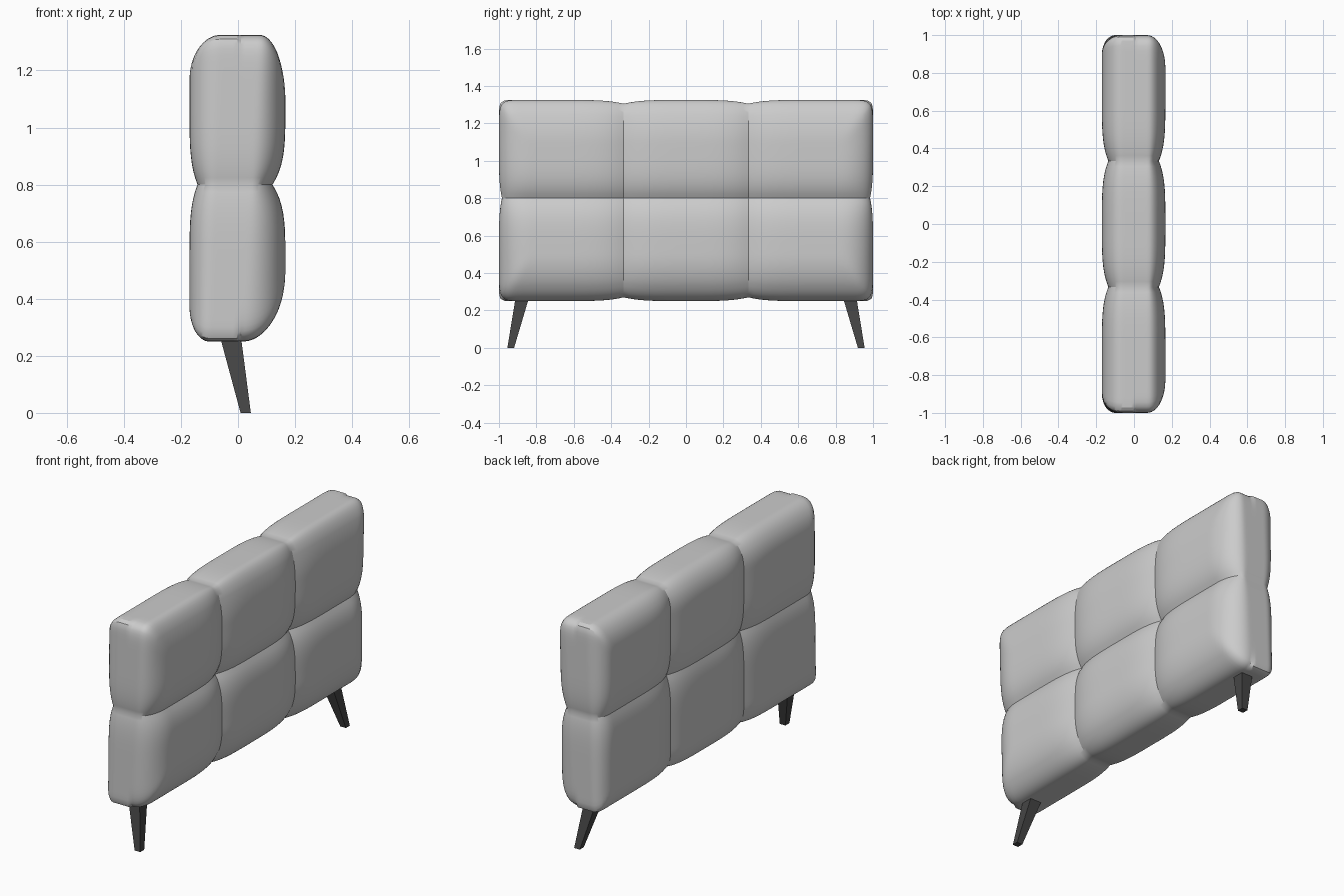
import bpy, bmesh
from mathutils import Vector

if "Cube" in bpy.data.objects:
    bpy.data.objects.remove(bpy.data.objects["Cube"])

XB, XF = -0.17, 0.166          # thickness limits
Z0, Z1, ZS, YS = 0.25, 1.325, 0.8, 1 / 3


def lerp(a, b, t):
    return a + (b - a) * t


def span(a, b, n):
    return [lerp(a, b, i / n) for i in range(n + 1)]


def puff(x, y, z):
    """Round the block's edges, then pinch it along the cushion seams."""
    t = (z - Z0) / (Z1 - Z0)
    rb, rf = lerp(0.07, 0.11, t), lerp(0.15, 0.09, t)
    front = x > 0
    ry = 0.17 if front else 0.1
    rz_low, rz_top = (0.25, 0.23) if front else (0.12, 0.16)
    rx = rf if front else rb
    core = Vector((min(max(x, XB + rb), XF - rf),
                   min(max(y, -1 + ry), 1 - ry),
                   min(max(z, Z0 + rz_low), Z1 - rz_top)))
    rz = rz_top if t > 0.5 else rz_low
    d = Vector(((x - core.x) / rx, (y - core.y) / ry, (z - core.z) / rz))
    side = (abs(d.y) ** 7 + abs(d.z) ** 7) ** (1 / 7)
    d /= (d.x ** 2 + side ** 2) ** 0.5
    p = core + Vector((d.x * rx, d.y * ry, d.z * rz))
    n = d.normalized()
    ky = max(0, 1 - abs(abs(y) - YS) / 0.33) ** 4
    kz = max(0, 1 - abs(z - ZS) / 0.28) ** 4
    p.x -= n.x * (0.034 * ky + (0.045 if front else 0.028) * kz)
    p.y -= n.y * 0.016 * kz
    p.z -= n.z * 0.02 * ky
    return p


# Upholstered panel: 3 x 2 cushions
xs = span(XB, -0.06, 10) + span(-0.06, XF, 16)[1:]
ys = span(-1, -YS, 24) + span(-YS, YS, 24)[1:] + span(YS, 1, 24)[1:]
zs = span(Z0, ZS, 22) + span(ZS, Z1, 22)[1:]
bm = bmesh.new()


def sheet(us, vs, point):
    g = [[bm.verts.new(puff(*point(u, v))) for v in vs] for u in us]
    for i in range(len(us) - 1):
        for j in range(len(vs) - 1):
            bm.faces.new((g[i][j], g[i + 1][j], g[i + 1][j + 1], g[i][j + 1]))


for x in (XB, XF):
    sheet(ys, zs, lambda u, v: (x, u, v))
for y in (-1, 1):
    sheet(xs, zs, lambda u, v: (u, y, v))
for z in (Z0, Z1):
    sheet(xs, ys, lambda u, v: (u, v, z))
bmesh.ops.remove_doubles(bm, verts=bm.verts, dist=0.0003)
bmesh.ops.recalc_face_normals(bm, faces=bm.faces)
me = bpy.data.meshes.new("cushioned_panel")
bm.to_mesh(me)
bm.free()
panel = bpy.data.objects.new("cushioned_panel", me)
bpy.context.collection.objects.link(panel)
bpy.context.view_layer.objects.active = panel
panel.select_set(True)
bpy.ops.object.shade_smooth_by_angle(angle=0.5)

# Splayed, tapered legs
dark = bpy.data.materials.new("dark_leg")
dark.diffuse_color = (0.06, 0.06, 0.06, 1)
dark.use_nodes = True
dark.node_tree.nodes["Principled BSDF"].inputs["Base Color"].default_value = dark.diffuse_color
for s, name in ((-1, "front_leg"), (1, "back_leg")):
    bm = bmesh.new()
    bmesh.ops.create_cube(bm, size=2)
    for v in bm.verts:
        top = v.co.z > 0
        c, h = ((-0.033, 0.868, 0.30), (0.039, 0.038)) if top else ((0.027, 0.937, 0), (0.018, 0.018))
        v.co = (c[0] + v.co.x * h[0], s * c[1] + v.co.y * h[1], c[2])
    me = bpy.data.meshes.new(name)
    bm.to_mesh(me)
    bm.free()
    me.materials.append(dark)
    bpy.context.collection.objects.link(bpy.data.objects.new(name, me))
